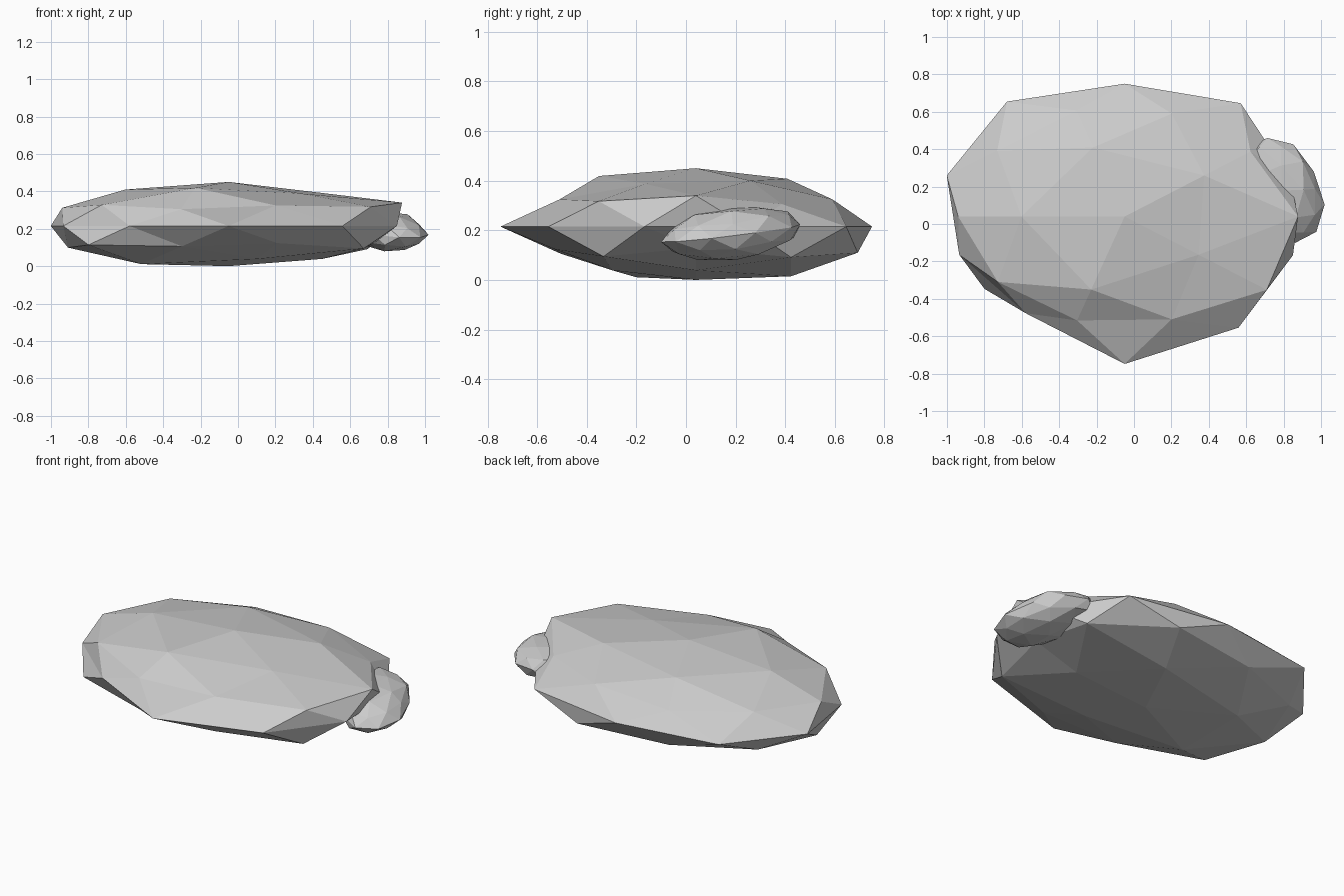
import bpy, bmesh, math
from mathutils import Matrix, Vector

if "Cube" in bpy.data.objects:
    bpy.data.objects.remove(bpy.data.objects["Cube"])

# Radial bump factors per latitude ring of an 80-face icosphere, by azimuth
RINGS = {
    1.0: [1.08],
    0.8507: [1.0, 1.04, 1.05, 1.10, 0.93],
    0.5257: [1.09, 0.958, 0.99, 0.985, 0.957],
    0.4472: [0.93, 0.94, 0.995, 0.92, 1.05],
    0.0: [0.93, 1.055, 1.0, 1.07, 1.0, 0.93, 0.90, 1.11, 1.035, 0.946],
    -0.4472: [0.88, 1.08, 1.0, 1.036, 0.94],
    -0.5257: [1.08, 1.0, 1.01, 0.95, 1.05],
    -0.8507: [0.95, 1.08, 1.09, 1.10, 0.95],
    -1.0: [0.985],
}


def bump(d):
    level = min(RINGS, key=lambda z: abs(z - d.z))
    f = RINGS[level]
    az = (math.degrees(math.atan2(d.y, d.x)) + 2) % 360
    return f[int(az / 360 * len(f)) % len(f)]


def rock(name, centre, radii, rotation, bumps):
    bm = bmesh.new()
    bmesh.ops.create_icosphere(bm, subdivisions=2, radius=1)
    # turn the sphere so that its lower ring has a corner on +x
    if any((v.co - Vector((0.8944, 0, 0.4472))).length < 0.02 for v in bm.verts):
        bm.transform(Matrix.Rotation(math.pi, 4, 'Z'))
    for v in bm.verts:
        d = v.co.normalized()
        k = bumps(d)
        v.co = Vector((d.x * radii[0], d.y * radii[1], d.z * radii[2])) * k
    bm.transform(Matrix.Translation(centre) @ rotation)
    me = bpy.data.meshes.new(name)
    bm.to_mesh(me)
    bm.free()
    ob = bpy.data.objects.new(name, me)
    bpy.context.collection.objects.link(ob)
    return ob


# Large flat boulder
rock("main_rock", (-0.05, 0.04, 0.215), (1.0, 0.71, 0.218), Matrix(), bump)

# Small stone set into its right side, tilted and elongated
turn = Matrix.Rotation(math.radians(117), 4, 'Z') @ Matrix.Rotation(math.radians(-7), 4, 'Y')
rock("side_rock", (0.785, 0.19, 0.19), (0.30, 0.20, 0.105), turn,
     lambda d: 1.0 + 0.06 * math.sin(5 * d.x + 3 * d.y + 4 * d.z))
